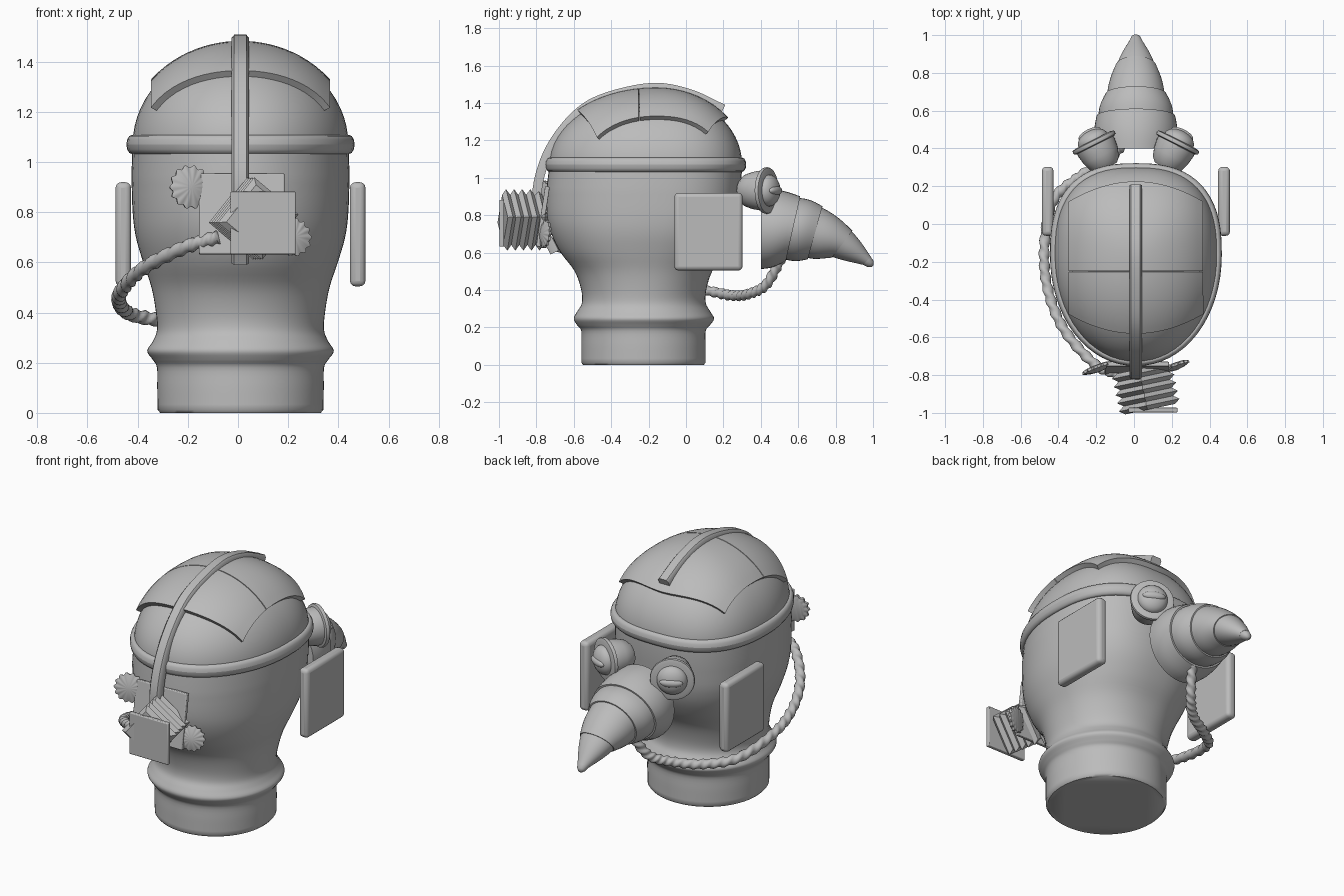
import bpy, bmesh, math
from mathutils import Vector, Matrix

old = bpy.data.objects.get("Cube")
if old:
    bpy.data.objects.remove(old, do_unlink=True)

grey = bpy.data.materials.new("plain_grey")
grey.use_nodes = True
grey.diffuse_color = (0.5, 0.5, 0.5, 1)
grey.node_tree.nodes["Principled BSDF"].inputs["Base Color"].default_value = (0.5, 0.5, 0.5, 1)

CX, CY = 0.01, -0.1635                # widest point of the skull
RIM, HX, DOME = 1.07, 0.43, 0.385     # rim height, half width, dome height
BACK, FRONT = 0.5665, 0.4635          # skull reach behind and ahead of CY
BACK_POW, FRONT_POW = 2.05, 2.55      # rounder behind, squarer in front


def finish(name, bm, angle=35, bevel=0):
    bmesh.ops.recalc_face_normals(bm, faces=bm.faces)
    me = bpy.data.meshes.new(name)
    bm.to_mesh(me)
    bm.free()
    ob = bpy.data.objects.new(name, me)
    bpy.context.collection.objects.link(ob)
    me.materials.append(grey)
    if bevel:
        mod = ob.modifiers.new("bevel", 'BEVEL')
        mod.width, mod.segments = bevel, 3
    bpy.ops.object.select_all(action='DESELECT')
    ob.select_set(True)
    bpy.context.view_layer.objects.active = ob
    bpy.ops.object.shade_smooth_by_angle(angle=math.radians(angle))
    return ob


def loft(name, rings, angle=35):
    """Skin closed rings of equal length and cap both ends."""
    bm = bmesh.new()
    vs = [[bm.verts.new(p) for p in r] for r in rings]
    n = len(rings[0])
    for a, b in zip(vs, vs[1:]):
        for i in range(n):
            j = (i + 1) % n
            bm.faces.new((a[i], a[j], b[j], b[i]))
    bm.faces.new(vs[0])
    bm.faces.new(vs[-1])
    return finish(name, bm, angle)


def spline(pts, steps):
    """Smooth path through the given points."""
    p = [Vector(q) for q in pts]
    p = [2 * p[0] - p[1]] + p + [2 * p[-1] - p[-2]]
    out = []
    for a, b, c, d in zip(p, p[1:], p[2:], p[3:]):
        for k in range(steps):
            t = k / steps
            out.append(0.5 * (2 * b + (c - a) * t + (2 * a - 5 * b + 4 * c - d) * t * t
                              + (3 * b - a - 3 * c + d) * t ** 3))
    return out + [p[-2]]


def tangents(path):
    last = len(path) - 1
    return [(path[min(i + 1, last)] - path[max(i - 1, 0)]).normalized() for i in range(last + 1)]


def section(z, hx, back, front, n=64):
    """Egg-shaped head outline, oval at the neck and squarer in front at the skull."""
    egg = min(1, max(0, (z - .35) / .45))
    cy = back + (front - back) * (.5 + .05 * egg)
    ring = []
    for i in range(n):
        c, s = math.cos(math.tau * i / n), math.sin(math.tau * i / n)
        power = BACK_POW + (FRONT_POW - BACK_POW) * egg if s > 0 else BACK_POW
        reach = front - cy if s > 0 else cy - back
        ring.append((CX + hx * math.copysign(abs(c) ** (2 / power), c),
                     cy + reach * math.copysign(abs(s) ** (2 / power), s), z))
    return ring


def frame(loc, axis):
    return Matrix.Translation(loc) @ Vector(axis).to_track_quat('Z', 'Y').to_matrix().to_4x4()


def lathe(name, loc, axis, profile, n=32, flute=0, teeth=1, turn=0, angle=35):
    """Revolve (radius, height) points about an axis, optionally fluted."""
    m = frame(loc, axis)
    rings = []
    for r, h in profile:
        ring = []
        for i in range(n):
            a = math.tau * i / n + turn
            q = r * (1 + flute * math.cos(teeth * a))
            ring.append(m @ Vector((q * math.cos(a), q * math.sin(a), h)))
        rings.append(ring)
    loft(name, rings, angle)


def box(name, loc, size, bevel, rot=Matrix()):
    bm = bmesh.new()
    m = Matrix.Translation(loc) @ rot @ Matrix.Diagonal((*size, 1))
    bmesh.ops.create_cube(bm, size=1, matrix=m)
    return finish(name, bm, 35, bevel)


# Head: neck, rounded collar, widening skull and dome
levels = [(.012, .33, -.56, .105), (.1, .332, -.56, .105), (.18, .333, -.56, .105),
          (.212, .35, -.582, .128), (.247, .372, -.6, .15), (.285, .35, -.582, .13),
          (.33, .333, -.557, .106), (.4, .337, -.56, .108), (.5, .355, -.595, .14),
          (.6, .388, -.67, .205), (.7, .417, -.72, .255), (.8, .43, -.743, .28),
          (.95, .435, -.745, .295)]
rings = [section(0, .32, -.55, .095)] + [section(*lv) for lv in spline(levels, 4)]
for k in range(17):
    a = math.pi / 2 * k / 16.3
    f = math.cos(a)
    rings.append(section(RIM + DOME * math.sin(a), HX * f, CY - BACK * f, CY + FRONT * f))
loft("head", rings, 50)

# Helmet rim: rounded band around the skull
rim_rings = []
for k in range(13):
    a = math.tau * k / 12
    o, h = 0.022 * math.cos(a), 0.038 * math.sin(a)
    rim_rings.append(section(RIM + h, HX + .003 + o, CY - BACK - o, CY + FRONT + o))
loft("helmet_rim", rim_rings, 60)


# Dome plates following the skull
def dome_z(x, y):
    reach, power = (FRONT, FRONT_POW) if y > CY else (BACK, BACK_POW)
    s = (abs((x - CX) / HX) ** power + abs((y - CY) / reach) ** power) ** (2 / power)
    return RIM + DOME * math.sqrt(max(0, 1 - s))


def dome_plate(name, back, front, back_bow, front_bow):
    bm = bmesh.new()
    nx, ny = 24, 12
    top, low = [], []
    for i in range(nx + 1):
        u = 2 * i / nx - 1
        x = CX + 0.335 * u
        y0, y1 = back + back_bow * u * u, front - front_bow * u * u
        for j in range(ny + 1):
            y = y0 + (y1 - y0) * j / ny
            z = dome_z(x, y)
            reach = FRONT if y > CY else BACK
            n = Vector(((x - CX) / HX ** 2, (y - CY) / reach ** 2, (z - RIM) / DOME ** 2)).normalized()
            top.append(bm.verts.new(Vector((x, y, z)) + n * 0.028))
            low.append(bm.verts.new(Vector((x, y, z)) - n * 0.015))
    w = ny + 1
    for i in range(nx):
        for j in range(ny):
            q = [i * w + j, (i + 1) * w + j, (i + 1) * w + j + 1, i * w + j + 1]
            for side in (top, low):
                bm.faces.new([side[k] for k in q])
    edge = ([i * w for i in range(nx)] + [nx * w + j for j in range(ny)]
            + [i * w + ny for i in range(nx, 0, -1)] + list(range(ny, 0, -1)))
    for a, b in zip(edge, edge[1:] + edge[:1]):
        bm.faces.new((top[a], top[b], low[b], low[a]))
    finish(name, bm)


dome_plate("front_dome_plate", -.245, .205, 0, .1)
dome_plate("back_dome_plate", -.565, -.25, .1, 0)

# Crest strip over the crown and down the back
crest = spline([(0, .21, 1.39), (0, .02, 1.475), (0, -.19, 1.507), (0, -.46, 1.445), (0, -.62, 1.34),
                (0, -.755, 1.155), (0, -.82, .94), (0, -.8, .75), (0, -.725, .59)], 6)
rings = []
for p, t in zip(crest, tangents(crest)):
    inner = p + Vector((0, -t.z, t.y)) * 0.05
    outer = p + Vector((0, -t.z, t.y)) * 0.012
    rings.append([(x, q.y, q.z) for x, q in ((-.025, outer), (-.015, p), (.033, p), (.043, outer),
                                             (.043, inner), (-.025, inner))])
loft("crest_strip", rings, 50)

# Ear plates
for side, x in (("right", -.457), ("left", .477)):
    box(side + "_ear_plate", (x, .12, .712), (.062, .365, .415), .022)

# Beak: overlapping tapered segments (y, z, half height, half width, tilt)
beak = [(.4, .728, .215, .213, 0), (.572, .727, .178, .208, .22), (.69, .706, .147, .16, .27),
        (.835, .645, .09, .108, .65), (.967, .556, .03, .034, .8)]


def beak_ring(y, z, h, w, tilt, scale=1):
    ring = []
    for i in range(40):
        a = math.tau * i / 40
        up = h * scale * math.sin(a)
        ring.append((CX + w * scale * math.cos(a), y + up * math.sin(tilt), z + up * math.cos(tilt)))
    return ring


for k, (a, b) in enumerate(zip(beak, beak[1:])):
    rings = []
    for s in range(7):
        t = s / 6
        mid = [p + (q - p) * t for p, q in zip(a, b)]
        bulge = 1 + 0.05 * math.sin(math.pi * t) - (0.05 * (1 - t) if k else 0)
        rings.append(beak_ring(*mid, bulge))
    loft("beak_segment_%d" % (k + 1), rings)
loft("beak_tip", [beak_ring(.965, .557, .03, .034, .8), beak_ring(.985, .54, .024, .026, .85),
                  beak_ring(.997, .527, .008, .01, .9)], 60)

# Goggles, mirrored about the head centre
for side, s in (("right", -1), ("left", 1)):
    axis = Vector((s * .45, .89, 0)).normalized()
    loc = Vector((CX + s * .222, .432, .932))
    lathe(side + "_goggle_barrel", loc, axis,
          [(.06, -.15), (.085, -.125), (.1, -.08), (.108, -.03), (.108, 0)])
    lathe(side + "_goggle_flange", loc, axis,
          [(.11, -.016), (.122, -.011), (.125, 0), (.122, .009), (.105, .014)])
    lathe(side + "_goggle_lens", loc, axis,
          [(.085 * math.cos(a / 10), .012 + .055 * math.sin(a / 10)) for a in range(0, 16, 2)])
    bm = bmesh.new()
    m = frame(loc + axis * .05, axis) @ Matrix.Diagonal((.065, .026, .026, 1))
    bmesh.ops.create_uvsphere(bm, u_segments=24, v_segments=12, radius=1, matrix=m)
    finish(side + "_goggle_lid", bm)

# Back pack: mounting plate, square bellows, thin cover and two fluted knobs
box("pack_mount_plate", (.015, -.765, .793), (.34, .025, .325), .005, Matrix.Rotation(-.15, 4, 'X'))
bellows = [(.165 if k % 2 else .135, .022 * k) for k in range(11)]
lathe("pack_bellows", (.04, -.765, .775), (.2, -.95, 0), bellows, n=4, turn=.1, angle=10)
box("pack_cover", (.1, -.985, .757), (.26, .025, .25), .005)
for name, loc, size in (("upper_knob", (-.19, -.765, .9), 1), ("lower_knob", (.22, -.755, .7), .88)):
    lathe(name, loc, (.35, -.94, .1),
          [(.06 * size, -.016), (.08 * size, -.01), (.083 * size, .003), (.055 * size, .012), (.015, .018)],
          n=96, flute=.07, teeth=14)

# Ribbed hose from the pack to the beak
hose = spline([(-.08, -.8, .7), (-.21, -.74, .66), (-.37, -.56, .58), (-.455, -.35, .5), (-.475, -.13, .445),
               (-.43, .12, .395), (-.29, .25, .37), (-.14, .34, .38), (-.05, .43, .43), (.01, .51, .57)], 24)
rings = []
for k, (p, t) in enumerate(zip(hose, tangents(hose))):
    u = t.cross(Vector((.3, .1, 1))).normalized()
    v = t.cross(u)
    ring = []
    for i in range(16):
        a = math.tau * i / 16
        r = .026 + .004 * math.sin(a * 2 + k * .9)
        ring.append(p + u * r * math.cos(a) + v * r * math.sin(a))
    rings.append(ring)
loft("hose", rings, 70)
